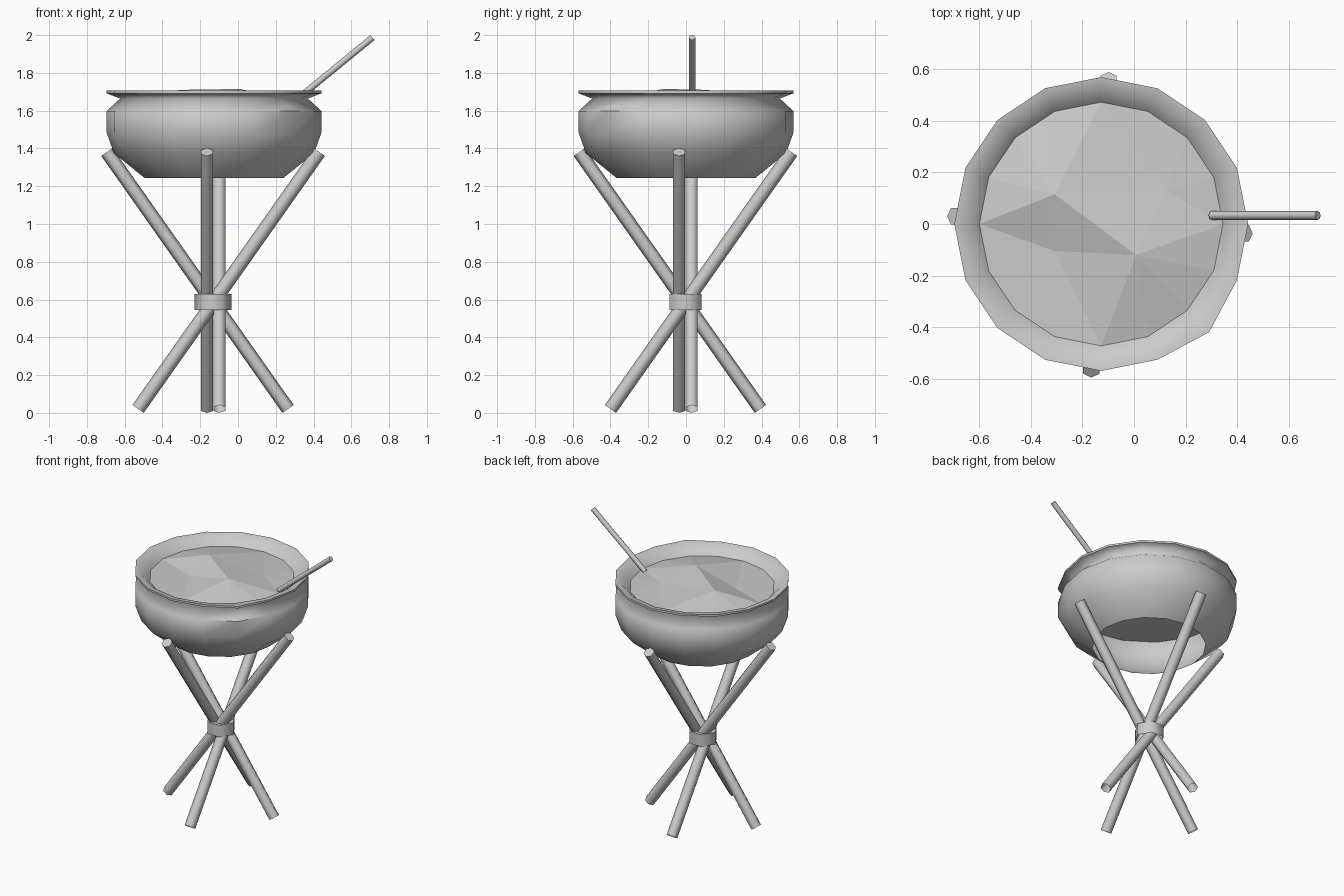
import bpy
import bmesh
from math import cos, sin, pi, radians
from mathutils import Vector, Matrix
from mathutils.geometry import delaunay_2d_cdt

if "Cube" in bpy.data.objects:
    bpy.data.objects.remove(bpy.data.objects["Cube"])

GREY = (0.6, 0.6, 0.6, 1)
grey = bpy.data.materials.new("plain grey")
grey.use_nodes = True
grey.diffuse_color = GREY
grey.node_tree.nodes["Principled BSDF"].inputs["Base Color"].default_value = GREY

BOWL = Vector((-0.127, 0, 0))
STAND = Vector((-0.132, -0.003, 0))
SIDES = 16
FILL = 1.645


def finish(name, bm, smooth_angle, location=(0, 0, 0)):
    """Turn a bmesh into an object; outward edges over the angle stay sharp."""
    bm.normal_update()
    for face in bm.faces:
        face.smooth = smooth_angle > 0
    for edge in bm.edges:
        edge.smooth = edge.calc_face_angle_signed(0) < radians(smooth_angle)
    mesh = bpy.data.meshes.new(name)
    bm.to_mesh(mesh)
    bm.free()
    mesh.materials.append(grey)
    obj = bpy.data.objects.new(name, mesh)
    obj.location = location
    bpy.context.collection.objects.link(obj)
    return obj


def rod(name, start, end, radius, sides, location=(0, 0, 0), turn=0):
    """Prism between two points, open at the start and capped at the end."""
    start, end = Vector(start), Vector(end)
    axis = end - start
    bm = bmesh.new()
    bmesh.ops.create_cone(bm, cap_ends=True, segments=sides, radius1=radius,
                          radius2=radius, depth=axis.length)
    base = min(bm.faces, key=lambda f: f.calc_center_median().z)
    bmesh.ops.delete(bm, geom=[base], context="FACES_ONLY")
    spin = Matrix.Rotation(turn, 4, "Z")
    aim = axis.to_track_quat("Z", "Y").to_matrix().to_4x4()
    bm.transform(Matrix.Translation((start + end) / 2) @ aim @ spin)
    return finish(name, bm, 65, location)


# Bowl: open-bottomed shell, pinched neck and flared rim
profile = [(0.367, 1.243), (0.53, 1.375), (0.569, 1.485), (0.569, 1.598),
           (0.497, 1.664), (0.569, 1.692), (0.569, 1.706), (0.526, 1.7),
           (0.472, FILL)]
bm = bmesh.new()
points = [bm.verts.new((r, 0, z)) for r, z in profile]
edges = [bm.edges.new(pair) for pair in zip(points, points[1:])]
bmesh.ops.spin(bm, geom=points + edges, axis=(0, 0, 1), cent=(0, 0, 0),
               angle=2 * pi, steps=SIDES)
bmesh.ops.remove_doubles(bm, verts=bm.verts, dist=0.001)
bmesh.ops.recalc_face_normals(bm, faces=bm.faces)
# One corner of the wall bulges slightly
for v in bm.verts:
    if v.co.xy.length > 0.55 and abs(v.co.x + v.co.y) < 0.01 and v.co.x > 0:
        v.co.xy *= 1.04
finish("bowl", bm, 50, BOWL)

# Contents: faceted mounded surface across the inside of the rim
inner = [(-0.18, 0.115, 0.065), (0.135, -0.12, 0.07),
         (0.25, 0.13, 0.015), (-0.18, -0.105, 0)]
flat = [Vector((0.472 * cos(2 * pi * i / SIDES), 0.472 * sin(2 * pi * i / SIDES)))
        for i in range(SIDES)]
heights = [0] * SIDES + [p[2] for p in inner]
flat += [Vector(p[:2]) for p in inner]
verts, _, faces, origin, _, _ = delaunay_2d_cdt(flat, [], [], 0, 0.0001)
bm = bmesh.new()
made = [bm.verts.new((v.x, v.y, FILL + heights[src[0]]))
        for v, src in zip(verts, origin)]
for face in faces:
    bm.faces.new([made[i] for i in face])
bmesh.ops.recalc_face_normals(bm, faces=bm.faces)
if sum(f.normal.z for f in bm.faces) < 0:
    bmesh.ops.reverse_faces(bm, faces=bm.faces)
finish("bowl_contents", bm, 0, BOWL)

# Underside of the contents, closing the bowl at its shoulder
bm = bmesh.new()
bmesh.ops.create_circle(bm, cap_ends=True, segments=SIDES, radius=0.566)
bmesh.ops.reverse_faces(bm, faces=bm.faces)
finish("contents_underside", bm, 0, BOWL + Vector((0, 0, 1.595)))

# Stirring handle leaning out over the rim
rod("stirring_handle", (0.30, 0.033, 1.65), (0.712, 0.033, 1.987), 0.017, 8)

# Four crossed legs, each a quarter turn from the last
for i, side in enumerate(("right", "front", "left", "back")):
    leg = rod(side + "_leg", (0.397, 0.033, 0.021), (-0.562, 0.033, 1.381),
              0.0365, 6, STAND)
    leg.rotation_euler.z = i * pi / 2

# Band tying the legs where they cross
rod("leg_band", (0, 0, 0.545), (0, 0, 0.63), 0.098, 6, STAND, pi / 2)
